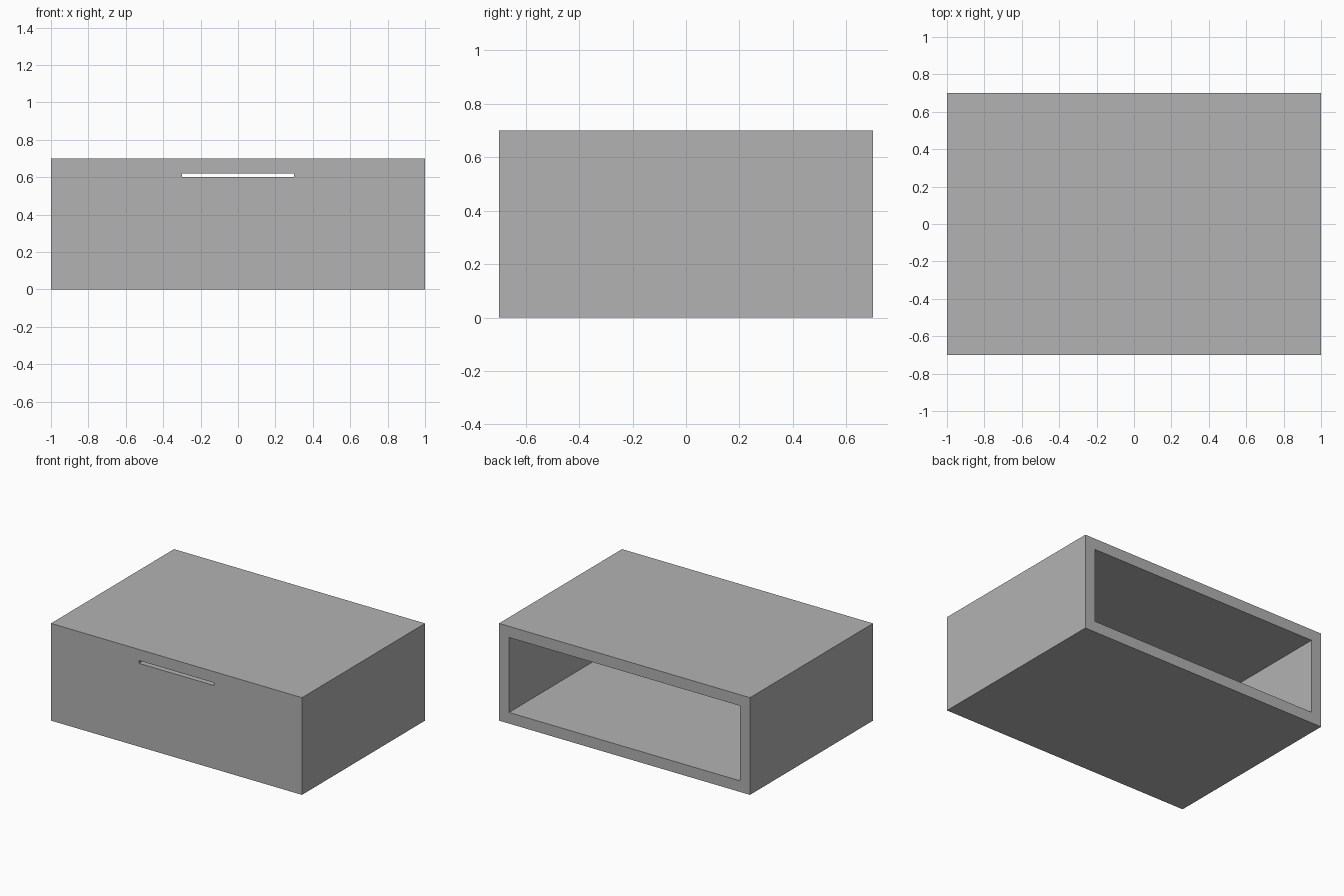
import bpy

if "Cube" in bpy.data.objects:
    bpy.data.objects.remove(bpy.data.objects["Cube"], do_unlink=True)

WIDTH, DEPTH, HEIGHT, WALL = 2.0, 1.4, 0.7, 0.08
SLOT_WIDTH, SLOT_HEIGHT = 0.6, 0.02

grey = bpy.data.materials.new("plain_grey")
grey.use_nodes = True
colour = (0.448, 0.448, 0.448, 1)
grey.diffuse_color = colour
grey.node_tree.nodes["Principled BSDF"].inputs["Base Color"].default_value = colour


def box(name, low, high):
    """Axis-aligned box between two corners."""
    centre = [(a + b) / 2 for a, b in zip(low, high)]
    bpy.ops.mesh.primitive_cube_add(size=1, location=centre)
    obj = bpy.context.object
    obj.name = name
    obj.scale = [b - a for a, b in zip(low, high)]
    bpy.ops.object.transform_apply(location=True, rotation=False, scale=True)
    obj.data.materials.append(grey)
    return obj


def cut(target, cutter):
    """Subtract a hidden cutter from the target."""
    mod = target.modifiers.new(cutter.name, "BOOLEAN")
    mod.operation = "DIFFERENCE"
    mod.solver = "EXACT"
    mod.object = cutter
    bpy.context.view_layer.objects.active = target
    bpy.ops.object.modifier_apply(modifier=mod.name)
    bpy.data.objects.remove(cutter, do_unlink=True)


x, y = WIDTH / 2, DEPTH / 2
ceiling = HEIGHT - WALL

# Outer case
case = box("case", (-x, -y, 0), (x, y, HEIGHT))

# Hollow inside, open at the back
cut(case, box("cavity_cutter", (-x + WALL, -y + WALL, WALL), (x - WALL, y + WALL, ceiling)))

# Thin slot through the front wall, level with the inner ceiling
cut(case, box("slot_cutter", (-SLOT_WIDTH / 2, -y - WALL, ceiling - SLOT_HEIGHT),
              (SLOT_WIDTH / 2, -y + 2 * WALL, ceiling)))
